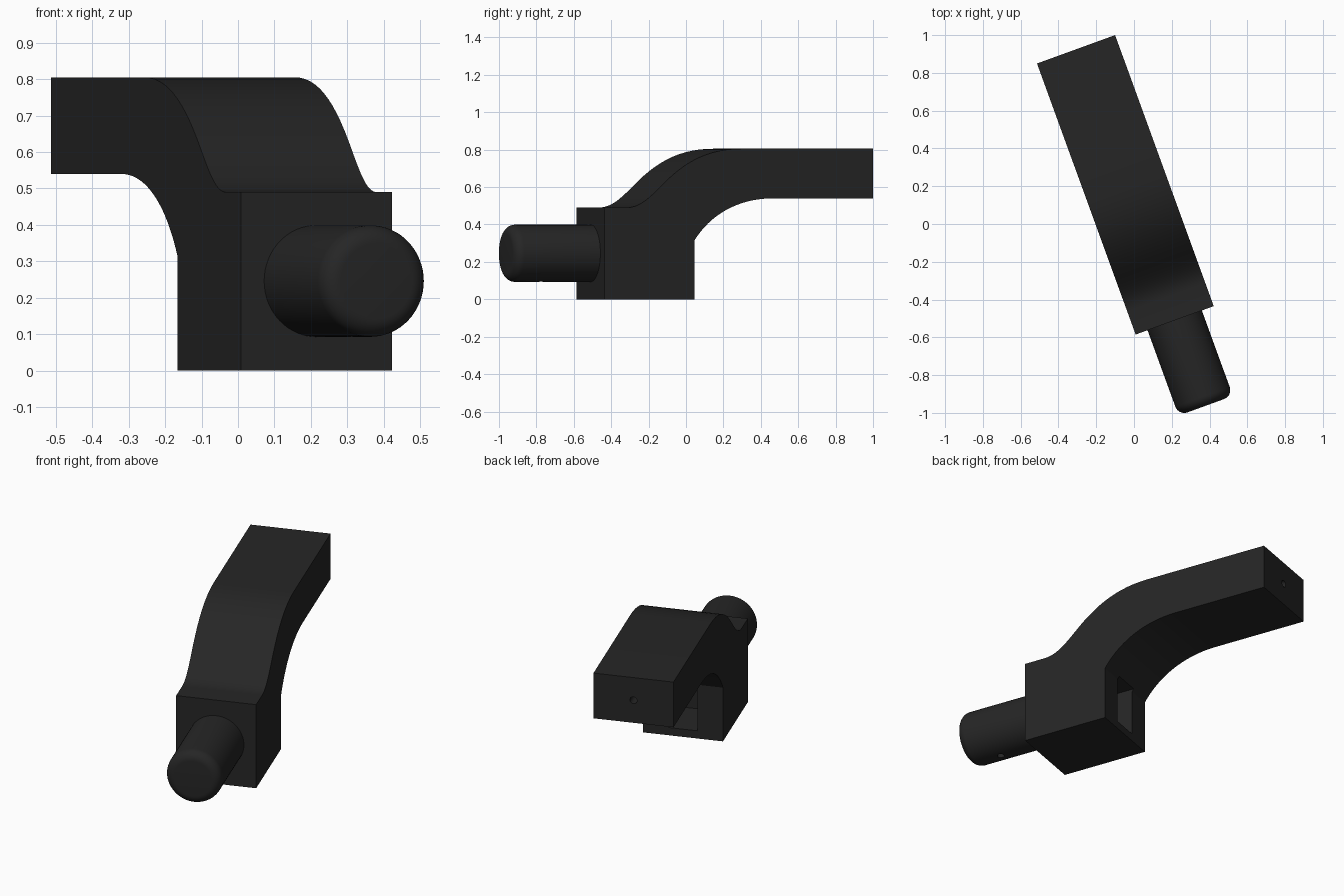
import bpy, bmesh, math
from mathutils import Matrix, Vector
from mathutils.geometry import interpolate_bezier

if "Cube" in bpy.data.objects:
    bpy.data.objects.remove(bpy.data.objects["Cube"])

TURN = Matrix.Rotation(math.radians(20), 4, 'Z')   # whole part is turned about z
CX, HALF = 0.028, 0.22                             # centre line and half width
PEG_Z, PEG_R, PEG_END, ROUND = 0.246, 0.153, -1.034, 0.05

black = bpy.data.materials.new("matte black")
black.diffuse_color = (0.019, 0.019, 0.019, 1)
black.use_nodes = True
black.node_tree.nodes["Principled BSDF"].inputs["Base Color"].default_value = black.diffuse_color


def finish(name, bm):
    bmesh.ops.recalc_face_normals(bm, faces=bm.faces)
    mesh = bpy.data.meshes.new(name)
    bm.to_mesh(mesh)
    bm.free()
    mesh.materials.append(black)
    ob = bpy.data.objects.new(name, mesh)
    ob.matrix_world = TURN
    bpy.context.collection.objects.link(ob)
    return ob


def bezier(a, b, c, d, n=14):
    pts = [Vector((p[0], p[1], 0)) for p in (a, b, c, d)]
    return [(p.x, p.y) for p in interpolate_bezier(*pts, n)]


def rod(name, loc, radius, depth, axis):
    bm = bmesh.new()
    rot = Matrix.Rotation(math.pi / 2, 4, 'X') if axis == 'Y' else Matrix()
    bmesh.ops.create_cone(bm, cap_ends=True, segments=24, radius1=radius, radius2=radius,
                          depth=depth, matrix=Matrix.Translation(loc) @ rot)
    return finish(name, bm)


def cut(ob, cutter):
    mod = ob.modifiers.new("cut", 'BOOLEAN')
    mod.operation, mod.solver, mod.object = 'DIFFERENCE', 'EXACT', cutter
    bpy.context.view_layer.objects.active = ob
    bpy.ops.object.modifier_apply(modifier=mod.name)
    bpy.data.objects.remove(cutter)


def smooth(ob):
    bpy.ops.object.select_all(action='DESELECT')
    ob.select_set(True)
    bpy.context.view_layer.objects.active = ob
    bpy.ops.object.shade_smooth_by_angle(angle=math.radians(25))


# Bracket: side profile (y, z) extruded across the width
under = bezier((-0.042, 0.315), (0.04, 0.44), (0.19, 0.54), (0.41, 0.54), 20)
rise = bezier((-0.43, 0.49), (-0.36, 0.49), (-0.31, 0.53), (-0.23, 0.607))
crest = bezier((-0.23, 0.607), (-0.10, 0.733), (0.03, 0.805), (0.23, 0.805))
profile = ([(-0.553, 0), (-0.042, 0)] + under + [(0.974, 0.54), (0.974, 0.805)]
           + crest[::-1] + rise[-2::-1] + [(-0.553, 0.49)])
bm = bmesh.new()
face = bm.faces.new([bm.verts.new((CX - HALF, y, z)) for y, z in profile])
side = bmesh.ops.extrude_face_region(bm, geom=[face])
bmesh.ops.translate(bm, vec=(2 * HALF, 0, 0),
                    verts=[v for v in side["geom"] if isinstance(v, bmesh.types.BMVert)])
bracket = finish("bracket", bm)

# Pocket in the back of the block, and a screw hole in the arm end
bm = bmesh.new()
bmesh.ops.create_cube(bm, size=1, matrix=Matrix.Translation((CX, -0.155, 0.1875))
                      @ Matrix.Diagonal((0.16, 0.31, 0.285, 1)))
cut(bracket, finish("pocket_cutter", bm))
cut(bracket, rod("end_hole_cutter", (CX, 0.974, 0.672), 0.02, 0.2, 'Y'))
smooth(bracket)

# Peg: rounded-end profile spun about its own axis
bm = bmesh.new()
arc = [(PEG_R - ROUND + ROUND * math.cos(a), PEG_END + ROUND - ROUND * math.sin(a))
       for a in (i * math.pi / 16 for i in range(9))]
outline = [(0, -0.54), (PEG_R, -0.54)] + arc + [(0, PEG_END)]
verts = [bm.verts.new((CX + r, y, PEG_Z)) for r, y in outline]
edges = [bm.edges.new(pair) for pair in zip(verts, verts[1:])]
bmesh.ops.spin(bm, geom=verts + edges, cent=(CX, 0, PEG_Z), axis=(0, 1, 0),
               angle=2 * math.pi, steps=64)
bmesh.ops.remove_doubles(bm, verts=bm.verts, dist=0.0005)
peg = finish("peg", bm)

# Small pin hole under the peg
cut(peg, rod("pin_hole_cutter", (CX, -0.835, PEG_Z - PEG_R), 0.02, 0.16, 'Z'))
smooth(peg)
